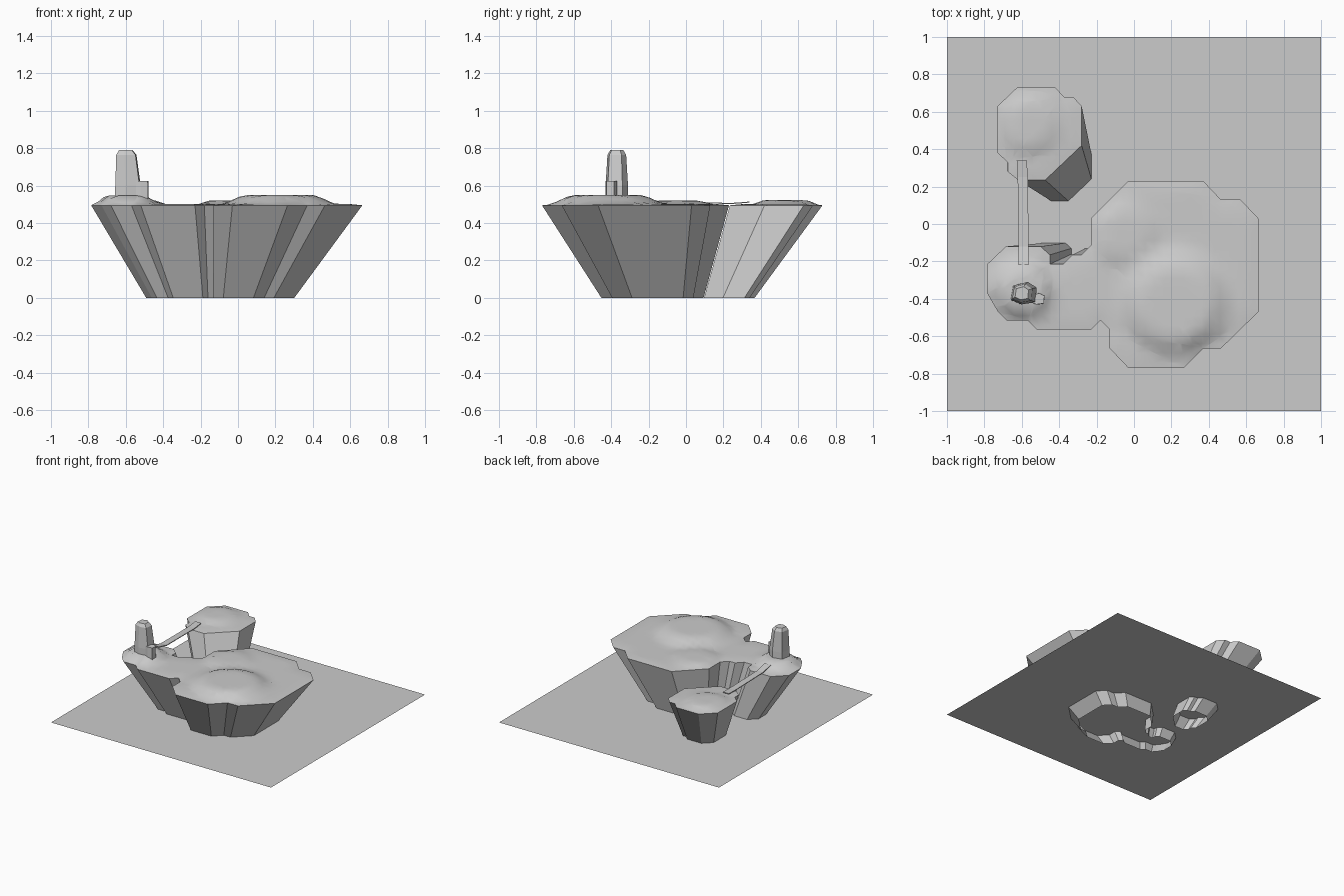
import bpy, bmesh, math
from mathutils import Vector

if "Cube" in bpy.data.objects:
    bpy.data.objects.remove(bpy.data.objects["Cube"])

RIM = 0.495                    # cliff top height
WATER = 0.095                  # water level
PIVOT = Vector((-0.137, -0.07))
TAPER = 0.546                  # cliffs shrink towards the pivot at the base

MAIN = [(-0.03, 0.23), (0.37, 0.23), (0.465, 0.13), (0.57, 0.13), (0.665, 0.03),
        (0.665, -0.47), (0.465, -0.665), (0.37, -0.665), (0.265, -0.77), (-0.03, -0.77),
        (-0.13, -0.665), (-0.13, -0.565), (-0.18, -0.515), (-0.23, -0.565), (-0.52, -0.565),
        (-0.57, -0.515), (-0.68, -0.515), (-0.73, -0.465), (-0.785, -0.37), (-0.785, -0.215),
        (-0.685, -0.12), (-0.5, -0.12), (-0.45, -0.165), (-0.45, -0.215), (-0.38, -0.215),
        (-0.33, -0.165), (-0.28, -0.165), (-0.23, -0.115), (-0.23, 0.03)]
SMALL = [(-0.625, 0.73), (-0.42, 0.73), (-0.375, 0.68), (-0.325, 0.68), (-0.28, 0.63),
         (-0.28, 0.42), (-0.475, 0.235), (-0.62, 0.235), (-0.675, 0.28), (-0.675, 0.33),
         (-0.73, 0.38), (-0.73, 0.63)]
# hills: x, y, height, plateau radius, foot radius
HILLS = [(0.22, -0.42, 0.055, 0.17, 0.34), (-0.05, -0.05, 0.025, 0.1, 0.24),
         (-0.6, -0.36, 0.052, 0.09, 0.21), (-0.56, 0.53, 0.028, 0.1, 0.21)]


def finish(bm, name, smooth=False):
    mesh = bpy.data.meshes.new(name)
    bmesh.ops.recalc_face_normals(bm, faces=bm.faces)
    bm.to_mesh(mesh)
    bm.free()
    for p in mesh.polygons:
        p.use_smooth = smooth
    ob = bpy.data.objects.new(name, mesh)
    bpy.context.collection.objects.link(ob)
    return ob


def loft(name, rings, cap=True):
    bm = bmesh.new()
    loops = [[bm.verts.new(p) for p in ring] for ring in rings]
    for a, b in zip(loops, loops[1:]):
        for i in range(len(a)):
            j = (i + 1) % len(a)
            bm.faces.new((a[i], a[j], b[j], b[i]))
    if cap:
        bm.faces.new(loops[0])
        bm.faces.new(loops[-1])
    return finish(bm, name)


def edge_distance(p, outline):
    best = 9.0
    for a, b in zip(outline, outline[1:] + outline[:1]):
        a, b = Vector(a), Vector(b)
        t = max(0, min(1, (p - a).dot(b - a) / (b - a).length_squared))
        best = min(best, (p - a - t * (b - a)).length)
    return best


def height(p, outline):
    h = 0.006
    for x, y, top, r0, r1 in HILLS:
        t = max(0, min(1, (r1 - math.hypot(p.x - x, p.y - y)) / (r1 - r0)))
        h = max(h, top * t * t * (3 - 2 * t))
    return h * min(1, edge_distance(p, outline) / 0.06)


def island(name, outline):
    # tapered cliff wall, open below
    base = [PIVOT + (Vector(p) - PIVOT) * TAPER for p in outline]
    loft(name + "_cliff", [[(p.x, p.y, 0) for p in base],
                           [(x, y, RIM) for x, y in outline]], cap=False)
    # rolling ground, cut into a square grid
    bm = bmesh.new()
    bm.faces.new([bm.verts.new((x, y, RIM)) for x, y in outline])
    bmesh.ops.triangulate(bm, faces=bm.faces)
    for i in range(-16, 16):
        for axis in (0, 1):
            co, no = Vector(), Vector()
            co[axis], no[axis] = i * 0.05 + 0.01, 1
            bmesh.ops.bisect_plane(bm, geom=bm.verts[:] + bm.edges[:] + bm.faces[:],
                                   plane_co=co, plane_no=no, dist=1e-4)
    for v in bm.verts:
        v.co.z = RIM + height(v.co.xy, outline)
    bm.normal_update()
    if sum(f.normal.z for f in bm.faces) < 0:
        bmesh.ops.reverse_faces(bm, faces=bm.faces)
    finish(bm, name + "_ground", smooth=True)


island("main_island", MAIN)
island("small_island", SMALL)

# water sheet
bpy.ops.mesh.primitive_plane_add(size=2, location=(0, 0, WATER))
bpy.context.object.name = "water"

# thin footbridge between the islands
loft("bridge", [[(x - 0.027, y, z - 0.006), (x + 0.027, y, z - 0.006),
                 (x + 0.027, y, z), (x - 0.027, y, z)]
                for x, y, z in [(-0.59, -0.22, 0.535), (-0.59, -0.12, 0.512),
                                (-0.595, 0.25, 0.508), (-0.6, 0.34, 0.515)]])

# standing stone: six-sided, leaning in towards a chipped top
SECTION = [(-1, -0.6), (-0.2, -1), (0.9, -0.8), (1, 0.5), (0.3, 1), (-0.8, 0.7)]


def stone(name, levels):
    loft(name, [[(cx + x * rx, cy + y * ry, z) for x, y in SECTION]
                for cx, cy, rx, ry, z in levels])


stone("standing_stone", [(-0.59, -0.37, 0.07, 0.06, 0.52), (-0.588, -0.37, 0.068, 0.06, 0.6),
                         (-0.597, -0.37, 0.054, 0.05, 0.765), (-0.6, -0.37, 0.036, 0.035, 0.79)])
stone("side_stone", [(-0.515, -0.4, 0.037, 0.032, 0.51), (-0.515, -0.4, 0.036, 0.03, 0.625)])
